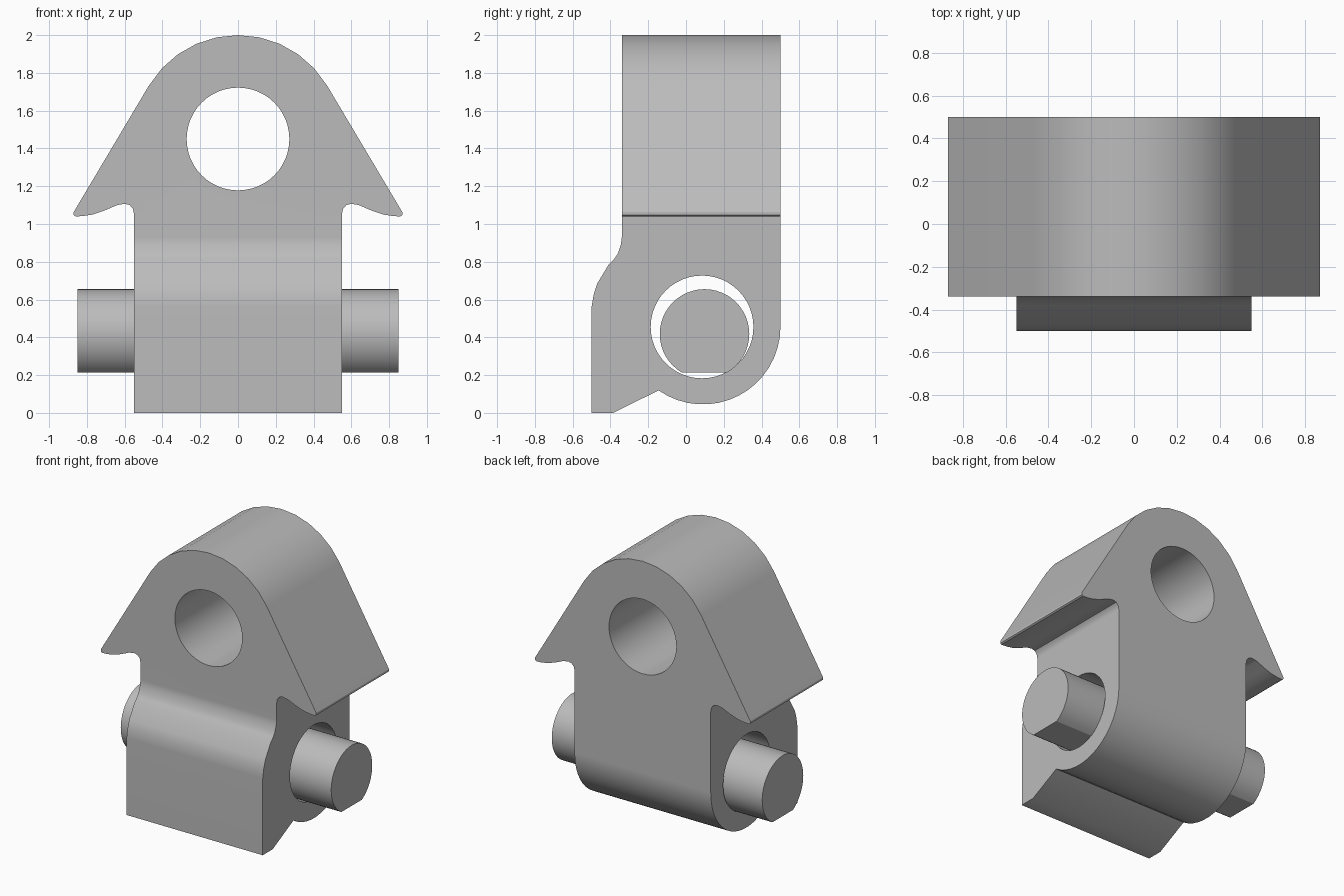
import bpy, bmesh
from math import cos, sin, radians

cube = bpy.data.objects.get("Cube")
if cube:
    bpy.data.objects.remove(cube)

grey = bpy.data.materials.new("plain_grey")
grey.use_nodes = True
colour = (0.5, 0.5, 0.5, 1)
grey.diffuse_color = colour
grey.node_tree.nodes["Principled BSDF"].inputs["Base Color"].default_value = colour


def arc(cx, cz, r, start, end, steps):
    angles = [radians(start + (end - start) * i / steps) for i in range(steps + 1)]
    return [(cx + r * cos(a), cz + r * sin(a)) for a in angles]


def prism(name, outline, axis, low, high):
    """Extrude an outline of (x or y, z) points along the other horizontal axis."""
    bm = bmesh.new()

    def place(u, z, d):
        return (d, u, z) if axis == "x" else (u, d, z)

    face = bm.faces.new([bm.verts.new(place(u, z, low)) for u, z in outline])
    side = bmesh.ops.extrude_face_region(bm, geom=[face])
    moved = [v for v in side["geom"] if isinstance(v, bmesh.types.BMVert)]
    bmesh.ops.translate(bm, verts=moved, vec=place(0, 0, high - low))
    bmesh.ops.recalc_face_normals(bm, faces=bm.faces)
    mesh = bpy.data.meshes.new(name)
    bm.to_mesh(mesh)
    bm.free()
    mesh.materials.append(grey)
    obj = bpy.data.objects.new(name, mesh)
    bpy.context.collection.objects.link(obj)
    return obj


def activate(obj):
    bpy.ops.object.select_all(action="DESELECT")
    obj.select_set(True)
    bpy.context.view_layer.objects.active = obj


def combine(obj, cutter, operation):
    activate(obj)
    mod = obj.modifiers.new("cut", "BOOLEAN")
    mod.operation, mod.solver, mod.object = operation, "EXACT", cutter
    bpy.ops.object.modifier_apply(modifier=mod.name)
    bpy.data.objects.remove(cutter)


def smooth(obj):
    activate(obj)
    bpy.ops.object.shade_smooth_by_angle(angle=radians(30))
    mod = obj.modifiers.new("even_shading", "WEIGHTED_NORMAL")
    mod.keep_sharp = True


# Front outline: straight body, hooked barbs, rounded crown
barb = [(0.55, -0.1), (0.55, 1.05), (0.556, 1.08), (0.573, 1.1), (0.6, 1.107),
        (0.64, 1.1), (0.71, 1.07), (0.77, 1.05), (0.82, 1.042), (0.86, 1.04),
        (0.87, 1.047), (0.87, 1.063)]
right = barb + arc(0, 1.45, 0.55, 31, 90, 5)
outline = right + [(-x, z) for x, z in reversed(right[:-1])]
body = prism("hook_body", outline, "y", -0.34 - 0.3, 0.5 + 0.1)

# Side outline: foot, rounded underside, stepped front
side = [(-0.5, 0), (-0.385, 0)] + arc(0.09, 0.455, 0.41, 235, 360, 16)
side += [(0.5, 2.1), (-0.34, 2.1), (-0.34, 0.93), (-0.345, 0.89), (-0.36, 0.845),
         (-0.38, 0.815), (-0.41, 0.785), (-0.47, 0.685), (-0.488, 0.63), (-0.5, 0.56)]
combine(body, prism("side_profile", side, "x", -1, 1), "INTERSECT")

# Crown eye and pin bore
combine(body, prism("eye_cutter", arc(0, 1.45, 0.272, 0, 352.5, 47), "y", -1, 1), "DIFFERENCE")
combine(body, prism("bore_cutter", arc(0.085, 0.455, 0.272, 0, 352.5, 47), "x", -1, 1), "DIFFERENCE")
smooth(body)

# Loose pin with a flattened underside
circle = arc(0.098, 0.418, 0.237, 0, 352.5, 47)
pin = prism("pin", [(y, z) for y, z in circle if z > 0.2], "x", -0.85, 0.85)
smooth(pin)
